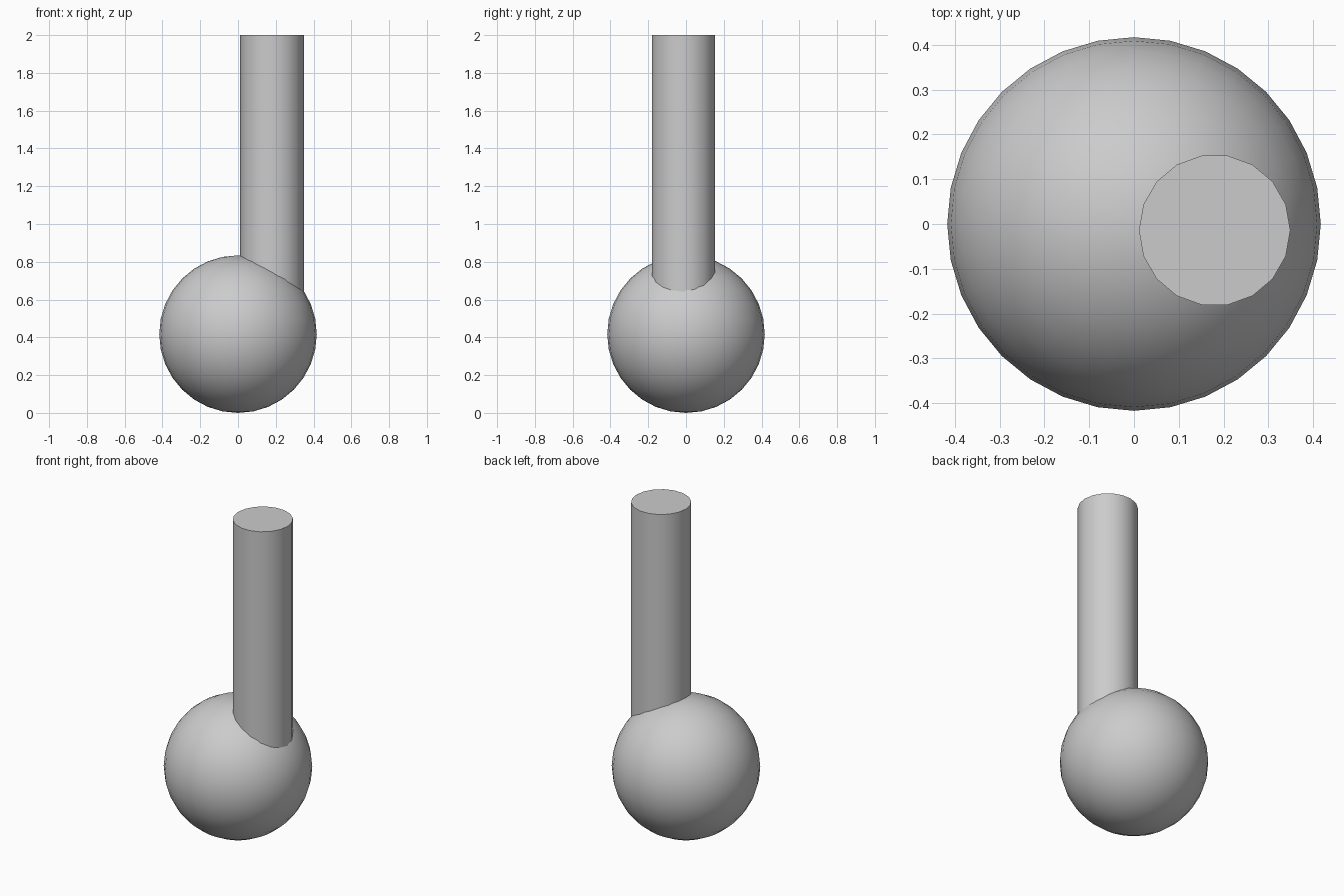
import bpy

if "Cube" in bpy.data.objects:
    bpy.data.objects.remove(bpy.data.objects["Cube"])


def smooth(obj, name):
    obj.name = name
    bpy.ops.object.shade_smooth_by_angle()


# Round body resting on the ground
R = 0.417
bpy.ops.mesh.primitive_uv_sphere_add(segments=32, ring_count=16, radius=R,
                                     location=(0, 0, R))
smooth(bpy.context.object, "round_body")

# Upright off-centre rod, sunk into the body (18 sides, a corner facing +x)
bottom, top = 0.5, 2.0
bpy.ops.mesh.primitive_cylinder_add(vertices=18, radius=0.169, depth=top - bottom,
                                    location=(0.18, -0.014, (top + bottom) / 2),
                                    rotation=(0, 0, 1.5707963))
smooth(bpy.context.object, "upright_rod")
